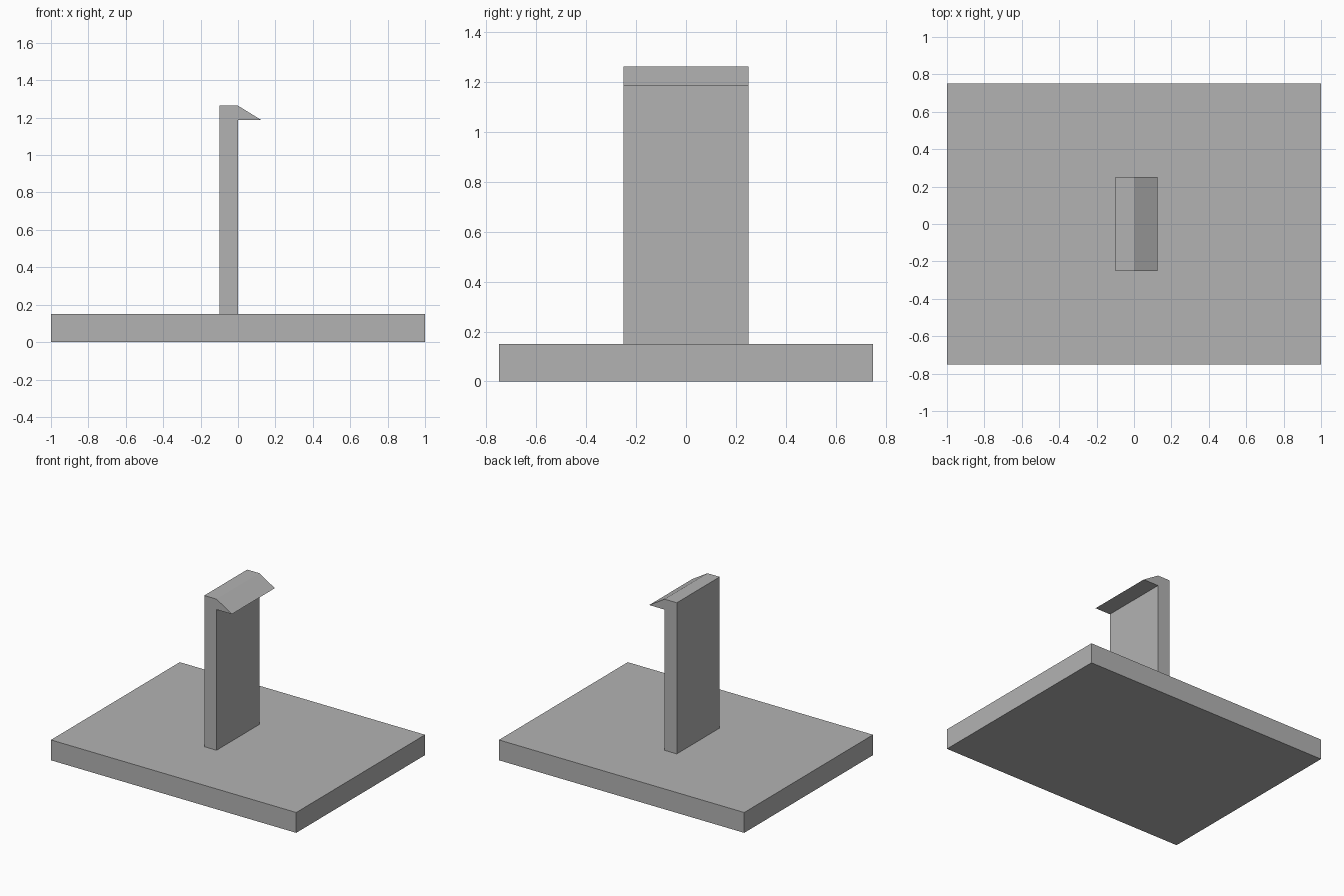
import bpy
import bmesh

cube = bpy.data.objects.get("Cube")
if cube:
    bpy.data.objects.remove(cube, do_unlink=True)

grey = bpy.data.materials.new("light grey")
grey.use_nodes = True
colour = (0.45, 0.45, 0.45, 1)
grey.diffuse_color = colour
grey.node_tree.nodes["Principled BSDF"].inputs["Base Color"].default_value = colour


def extrude_profile(name, profile, depth):
    """Extrude an x-z outline along y, centred on y = 0."""
    bm = bmesh.new()
    face = bm.faces.new([bm.verts.new((x, -depth / 2, z)) for x, z in profile])
    result = bmesh.ops.extrude_face_region(bm, geom=[face])
    verts = [v for v in result["geom"] if isinstance(v, bmesh.types.BMVert)]
    bmesh.ops.translate(bm, verts=verts, vec=(0, depth, 0))
    bmesh.ops.recalc_face_normals(bm, faces=bm.faces)
    mesh = bpy.data.meshes.new(name)
    bm.to_mesh(mesh)
    bm.free()
    mesh.materials.append(grey)
    obj = bpy.data.objects.new(name, mesh)
    bpy.context.collection.objects.link(obj)
    return obj


base_top = 0.15
lip = 1.187
top = 1.264

# Flat rectangular base
extrude_profile("base_plate", [(-1, 0), (1, 0), (1, base_top), (-1, base_top)], 1.5)

# Upright clip arm with a sloped catch at its tip
extrude_profile("snap_hook", [(-0.1, base_top), (0, base_top), (0, lip),
                              (0.125, lip), (0, top), (-0.1, top)], 0.5)
